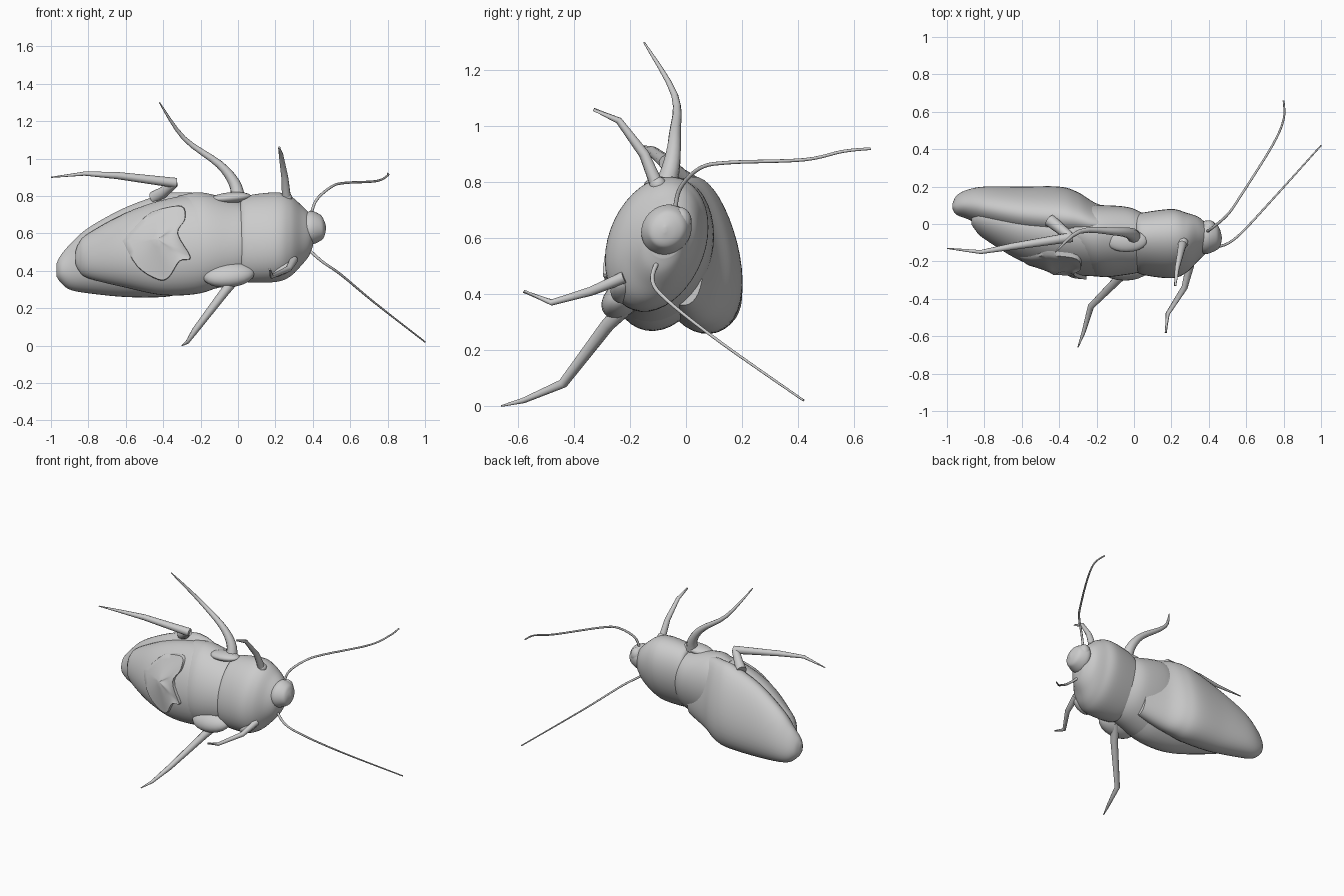
import bpy, bmesh, math
from mathutils import Vector
from mathutils.bvhtree import BVHTree

if "Cube" in bpy.data.objects:
    bpy.data.objects.remove(bpy.data.objects["Cube"])

grey = bpy.data.materials.new("shell grey")
grey.use_nodes = True
tone = (.6, .6, .6, 1)
grey.diffuse_color = tone
grey.node_tree.nodes["Principled BSDF"].inputs["Base Color"].default_value = tone


def smooth_path(rows, steps):
    """Resample rows of numbers along a smooth curve through them."""
    result = []
    last = len(rows) - 1
    for i in range(last):
        before, start = Vector(rows[max(i - 1, 0)]), Vector(rows[i])
        end, after = Vector(rows[i + 1]), Vector(rows[min(i + 2, last)])
        leave, arrive = (end - before) / 2, (after - start) / 2
        for k in range(steps):
            t = k / steps
            ease = t * t * (3 - 2 * t)
            result.append(start.lerp(end, ease) + leave * t * (1 - t) ** 2
                          - arrive * t * t * (1 - t))
    return result + [Vector(rows[last])]


def circle(sides):
    return [math.tau * i / sides for i in range(sides)]


def finish(name, bm):
    """Turn a bmesh into a smooth shaded object."""
    bmesh.ops.recalc_face_normals(bm, faces=bm.faces)
    mesh = bpy.data.meshes.new(name)
    bm.to_mesh(mesh)
    bm.free()
    part = bpy.data.objects.new(name, mesh)
    bpy.context.collection.objects.link(part)
    mesh.materials.append(grey)
    bpy.ops.object.select_all(action="DESELECT")
    part.select_set(True)
    bpy.context.view_layer.objects.active = part
    bpy.ops.object.shade_smooth_by_angle(angle=math.radians(50))
    return part


def skin(name, loops, cap_start=True):
    """Bridge closed loops of points and close the ends."""
    bm = bmesh.new()
    rings = [[bm.verts.new(point) for point in loop] for loop in loops]
    for near, far in zip(rings, rings[1:]):
        for i in range(len(near)):
            bm.faces.new((near[i - 1], near[i], far[i], far[i - 1]))
    bm.faces.new(rings[-1])
    if cap_start:
        bm.faces.new(rings[0])
    return finish(name, bm)


def shell(name, sections, skew, egg=0):
    """Body part through sections of x, y low, y high, z low, z high."""
    loops = []
    for x, back, front, low, high in smooth_path(sections, 6):
        loops.append([(x,
                       (back + front + (front - back) * math.cos(t + egg * math.cos(t))) / 2,
                       (low + high + (high - low) * math.sin(t + skew)) / 2)
                      for t in circle(40)])
    return skin(name, loops)


def limb(name, base, tip, points, steps=1):
    """Round limb through points, tapering from base to tip radius."""
    path = smooth_path(points, steps)
    last = len(path) - 1
    loops = []
    for i, centre in enumerate(path):
        along = path[min(i + 1, last)] - path[max(i - 1, 0)]
        side = along.cross(Vector((.3, .8, -.5))).normalized()
        up = along.normalized().cross(side)
        radius = base + (tip - base) * i / last
        loops.append([centre + radius * (side * math.cos(t) + up * math.sin(t))
                      for t in circle(10)])
    return skin(name, loops)


def joint(name, centre, size, tilt=0, pitch=0):
    """Flattened ellipsoid where a leg meets the body."""
    bm = bmesh.new()
    bmesh.ops.create_uvsphere(bm, u_segments=20, v_segments=12, radius=1)
    part = finish(name, bm)
    part.location, part.scale = centre, size
    part.rotation_euler = math.radians(tilt), math.radians(pitch), 0


# Body
shell("wing_cover", [
    (-.97, .08, .11, .37, .44), (-.95, .05, .15, .34, .48), (-.9, .03, .18, .3, .54),
    (-.8, -.01, .2, .28, .63), (-.6, -.07, .2, .26, .74), (-.4, -.1, .2, .26, .81),
    (-.3, -.1, .17, .28, .82), (-.2, -.1, .11, .31, .81), (-.05, -.1, .06, .36, .76)],
      skew=-.12, egg=.2)
belly = shell("belly", [
    (-.87, 0, .04, .44, .5), (-.85, -.03, .06, .4, .55), (-.8, -.08, .1, .36, .6),
    (-.6, -.2, .1, .31, .71), (-.4, -.26, .1, .27, .78), (-.2, -.28, .1, .28, .81),
    (-.05, -.27, .08, .34, .78)], skew=.2)
shell("mid_thorax", [
    (-.32, -.2, .08, .31, .8), (-.2, -.28, .1, .29, .82), (-.03, -.27, .09, .33, .78),
    (.06, -.25, .05, .36, .76)], skew=.2)
shell("front_thorax", [
    (.01, -.24, .05, .37, .76), (.04, -.27, .06, .34, .8), (.2, -.29, .08, .34, .82),
    (.28, -.26, .06, .37, .8), (.34, -.2, .04, .43, .75), (.38, -.16, .01, .48, .71),
    (.4, -.13, 0, .53, .68)], skew=.25)
shell("head", [
    (.35, -.15, 0, .56, .7), (.39, -.16, .02, .54, .72), (.44, -.14, 0, .56, .7),
    (.46, -.12, -.03, .58, .67), (.47, -.08, -.07, .62, .64)], skew=.1)
joint("brow_knob", (.4, -.02, .66), (.04, .04, .05))

# Scalloped plate draped over the belly, rising toward its free edge
tree = BVHTree.FromObject(belly, bpy.context.evaluated_depsgraph_get())
outline = smooth_path([
    (-.62, .56), (-.5, .69), (-.43, .73), (-.3, .75), (-.28, .68), (-.32, .6), (-.25, .47),
    (-.31, .45), (-.37, .36), (-.43, .35), (-.54, .42), (-.62, .56)], 4)[:-1]
middle = Vector((-.43, .57))
loops = []
for reach, lift in ((.04, .03), (.2, .02), (.5, .01), (.8, .01), (.97, .02), (1, -.02)):
    loop = []
    for rim in outline:
        x, z = middle.lerp(rim, reach)
        hit = tree.ray_cast(Vector((x, -1, z)), Vector((0, 1, 0)))[0]
        loop.append(hit - Vector((0, lift * min(1, (x + .63) * 5), 0)))
    loops.append(loop)
skin("belly_plate", loops[::-1], cap_start=False)

# Leg joints
joint("lower_mid_joint", (-.05, -.23, .38), (.14, .08, .06), tilt=40, pitch=-5)
joint("lower_front_joint", (.24, -.23, .41), (.07, .04, .03), pitch=-30)
joint("upper_mid_joint", (-.04, -.09, .79), (.11, .06, .03), pitch=-5)
joint("upper_front_joint", (.26, -.1, .79), (.03, .03, .03))

# Legs
limb("upper_mid_leg", .04, .003, [
    (0, -.07, .79), (-.02, -.05, .87), (-.1, -.04, .97), (-.29, -.04, 1.11),
    (-.42, -.15, 1.3)], steps=4)
limb("upper_rear_thigh", .035, .025, [(-.45, .02, .79), (-.4, -.02, .82), (-.34, -.07, .87)])
limb("upper_rear_leg", .027, .003, [
    (-.33, -.07, .87), (-.65, -.12, .91), (-.82, -.15, .92), (-1, -.13, .9)])
limb("upper_front_leg", .025, .006, [
    (.26, -.1, .78), (.25, -.15, .9), (.23, -.24, 1.02), (.22, -.33, 1.06)])
limb("lower_front_leg", .022, .006, [
    (.3, -.22, .46), (.27, -.34, .41), (.18, -.48, .37), (.17, -.58, .41)])
limb("lower_mid_leg", .032, .003, [
    (-.01, -.2, .37), (-.07, -.28, .29), (-.23, -.44, .08), (-.27, -.58, .02),
    (-.3, -.66, 0)])

# Antennae
limb("upper_antenna", .008, .005, [
    (.39, -.04, .7), (.42, -.02, .78), (.5, .05, .85), (.57, .15, .87), (.74, .42, .88),
    (.8, .56, .91), (.8, .66, .92)], steps=5)
limb("lower_antenna", .009, .004, [
    (.37, -.1, .52), (.45, -.12, .45), (.55, -.07, .38), (.73, .12, .23), (1, .42, .02)],
    steps=5)
